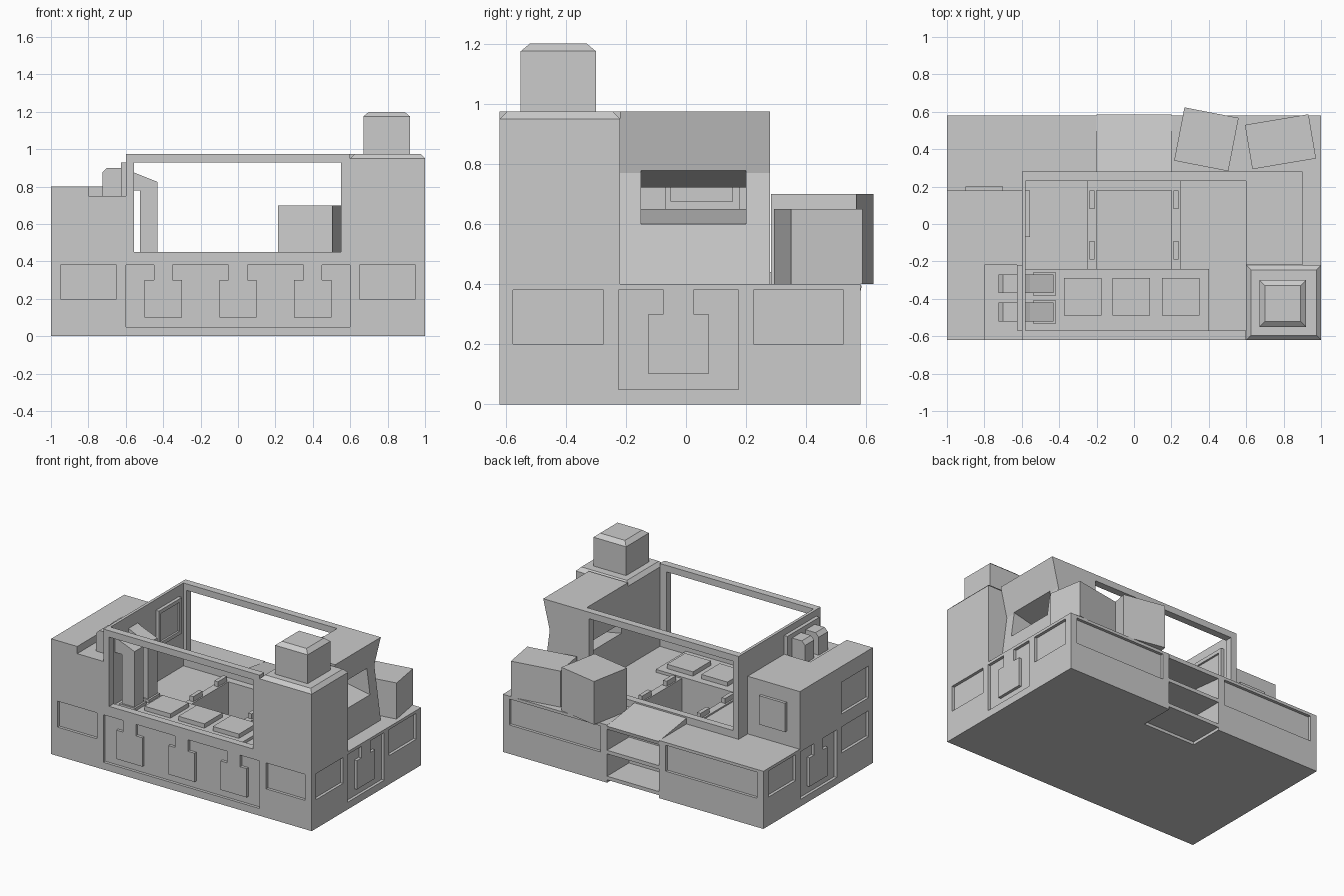
import bpy, bmesh, math
from mathutils import Vector, Matrix

if "Cube" in bpy.data.objects:
    bpy.data.objects.remove(bpy.data.objects["Cube"], do_unlink=True)

grey = bpy.data.materials.new("plain_grey")
grey.use_nodes = True
COLOUR = (0.6, 0.6, 0.6, 1)
grey.diffuse_color = COLOUR
grey.node_tree.nodes["Principled BSDF"].inputs["Base Color"].default_value = COLOUR


def finish(name, bm):
    bmesh.ops.recalc_face_normals(bm, faces=bm.faces)
    mesh = bpy.data.meshes.new(name)
    bm.to_mesh(mesh)
    bm.free()
    mesh.materials.append(grey)
    ob = bpy.data.objects.new(name, mesh)
    bpy.context.collection.objects.link(ob)
    return ob


def add_box(bm, x0, x1, y0, y1, z0, z1, inset=0):
    """Box from its limits; inset narrows the top into a frustum."""
    made = bmesh.ops.create_cube(bm, size=1)["verts"]
    for v in made:
        t = inset if v.co.z > 0 else 0
        v.co = ((x1 - t if v.co.x > 0 else x0 + t),
                (y1 - t if v.co.y > 0 else y0 + t),
                (z1 if v.co.z > 0 else z0))


def box(name, *limits, inset=0):
    bm = bmesh.new()
    add_box(bm, *limits, inset=inset)
    return finish(name, bm)


def prism(name, points, lo, hi, axis="y"):
    """Extrude a profile of (horizontal, z) points along x or y."""
    bm = bmesh.new()
    place = (lambda a, z: (a, lo, z)) if axis == "y" else (lambda a, z: (lo, a, z))
    face = bm.faces.new([bm.verts.new(place(a, z)) for a, z in points])
    out = bmesh.ops.extrude_face_region(bm, geom=[face])["geom"]
    step = Vector((0, hi - lo, 0)) if axis == "y" else Vector((hi - lo, 0, 0))
    bmesh.ops.translate(bm, verts=[g for g in out if isinstance(g, bmesh.types.BMVert)], vec=step)
    return finish(name, bm)


def cut(target, cutter):
    cutter.hide_render = True
    mod = target.modifiers.new("cut", "BOOLEAN")
    mod.operation, mod.solver, mod.object = "DIFFERENCE", "EXACT", cutter
    bpy.context.view_layer.objects.active = target
    bpy.ops.object.modifier_apply(modifier=mod.name)
    bpy.data.objects.remove(cutter, do_unlink=True)


def cut_boxes(target, limits):
    bm = bmesh.new()
    for lim in limits:
        add_box(bm, *lim)
    cut(target, finish("cutter", bm))


FRONT, BACK, D = -0.62, 0.58, 0.02
OVER = 0.1

# Hull with recessed panels, floor well and rear stair opening
hull = box("hull", -1, 1, FRONT, BACK, 0, 0.4)
cuts = [(-0.6, 0.6, FRONT - OVER, FRONT + D, 0.05, 0.38),
        (-0.2, 0.2, -0.24, 0.18, 0.1, 0.5),
        (-0.2, 0.2, 0.34, BACK + OVER, -OVER, 0.5)]
for s in (-1, 1):
    a, b = sorted((s * 0.65, s * 0.95))
    cuts.append((a, b, FRONT - OVER, FRONT + D, 0.2, 0.38))
    a, b = sorted((s * 0.25, s * 0.95))
    cuts.append((a, b, BACK - D, BACK + OVER, 0.2, 0.38))
    a, b = sorted((s * (1 - D), s * (1 + OVER)))
    for y0, y1, z0 in ((-0.575, -0.275, 0.2), (-0.225, 0.175, 0.05), (0.225, 0.525, 0.2)):
        cuts.append((a, b, y0, y1, z0, 0.38))
cut_boxes(hull, cuts)


# Necked tabs hanging inside the long recesses
def tab(name, c, lo, hi, axis):
    half = [(0.05, 0.38), (0.05, 0.3), (0.1, 0.3), (0.1, 0.1)]
    pts = [(c + a, z) for a, z in half] + [(c - a, z) for a, z in reversed(half)]
    prism(name, pts, lo, hi, axis)


for i, c in enumerate((-0.4, 0, 0.4)):
    tab(f"front_tab_{i + 1}", c, FRONT, FRONT + D, "y")
tab("right_tab", -0.025, 1 - D, 1, "x")
tab("left_tab", -0.025, -1, -1 + D, "x")

# Rear stair steps and sloping hatch
for i, z in enumerate((0.02, 0.2)):
    box(f"stair_step_{i + 1}", -0.2, 0.2, 0.34, BACK, z, z + 0.025)
prism("hatch", [(0.28, 0.44), (0.585, 0.395), (0.58, 0.37), (0.28, 0.4)], -0.2, 0.2, "x")

# Open window frames, front and rear
for name, y0, y1 in (("front_frame", FRONT, -0.57), ("rear_frame", 0.23, 0.28)):
    frame = box(name, -0.6, 0.6, y0, y1, 0.4, 0.975)
    cut_boxes(frame, [(-0.555, 0.55, y0 - OVER, y1 + OVER, 0.45, 0.93)])

# Side wall with a framed screen
box("side_wall", -0.6, -0.58, -0.57, 0.23, 0.4, 0.975)
screen = box("wall_screen", -0.58, -0.557, -0.07, 0.18, 0.65, 0.9)
cut_boxes(screen, [(-0.57, -0.5, -0.05, 0.155, 0.675, 0.875)])

# Side block with lowered corner, recessed panel and rear plate
block = box("side_block", -1, -0.6, FRONT, 0.18, 0.4, 0.8)
cut_boxes(block, [(-0.8, -0.5, FRONT - OVER, -0.22, 0.75, 0.9),
                  (-1 - OVER, -1 + D, -0.575, -0.275, 0.47, 0.69)])
box("block_plate", -0.9, -0.7, 0.18, 0.2, 0.5, 0.7)
box("duct_plate", -0.625, -0.6, -0.57, -0.22, 0.75, 0.93)

# Twin bent ducts through the wall, with floor collars
duct = [(-0.725, 0.75), (-0.725, 0.875), (-0.7, 0.9), (-0.6, 0.9), (-0.555, 0.875),
        (-0.43, 0.825), (-0.43, 0.4), (-0.525, 0.4), (-0.525, 0.78), (-0.6, 0.78), (-0.6, 0.75)]
for i, y in enumerate((-0.47, -0.32)):
    prism(f"duct_{i + 1}", duct, y - 0.05, y + 0.05)
    box(f"duct_collar_{i + 1}", -0.54, -0.417, y - 0.062, y + 0.062, 0.4, 0.44)

# Corner tower with chamfered cap and chimney block
box("tower", 0.6, 1, FRONT, -0.22, 0.4, 0.95)
box("tower_cap", 0.6, 1, FRONT, -0.22, 0.95, 0.975, inset=0.025)
box("chimney", 0.67, 0.92, -0.55, -0.3, 0.975, 1.175)
box("chimney_cap", 0.67, 0.92, -0.55, -0.3, 1.175, 1.2, inset=0.03)

# Waisted side bay with a flared window
bay = prism("side_bay", [(0.6, 0.4), (0.9, 0.4), (0.85, 0.77), (0.9, 0.975), (0.6, 0.975)], -0.22, 0.28)
cut(bay, prism("cutter", [(0.95, 0.585), (0.95, 0.8), (0.55, 0.71), (0.55, 0.66)], -0.15, 0.2))

# Raised front floor with three pads
box("front_floor", -0.58, 0.4, -0.57, -0.24, 0.4, 0.42)
for i, x in enumerate((-0.275, -0.015, 0.25)):
    box(f"floor_pad_{i + 1}", x - 0.1, x + 0.1, -0.49, -0.29, 0.42, 0.45)

# Well rim and its latches
for s, side in ((-1, "left"), (1, "right")):
    a, b = sorted((s * 0.2, s * 0.25))
    box(f"{side}_well_rim", a, b, -0.24, 0.23, 0.4, 0.41)
    a, b = sorted((s * 0.21, s * 0.238))
    for j, y in enumerate((-0.14, 0.13)):
        box(f"{side}_latch_{j + 1}", a, b, y - 0.05, y + 0.05, 0.4, 0.445)
box("rear_well_rim", -0.2, 0.2, 0.18, 0.23, 0.4, 0.41)

# Loose crates on the rear deck
for name, x, y, w, d, h, turn in (("tall_crate", 0.387, 0.453, 0.295, 0.29, 0.3, -11),
                                  ("wide_crate", 0.783, 0.44, 0.345, 0.24, 0.25, 9.5)):
    crate = box(name, -w / 2, w / 2, -d / 2, d / 2, 0, h)
    crate.data.transform(Matrix.Translation((x, y, 0.4)) @ Matrix.Rotation(math.radians(turn), 4, "Z"))
